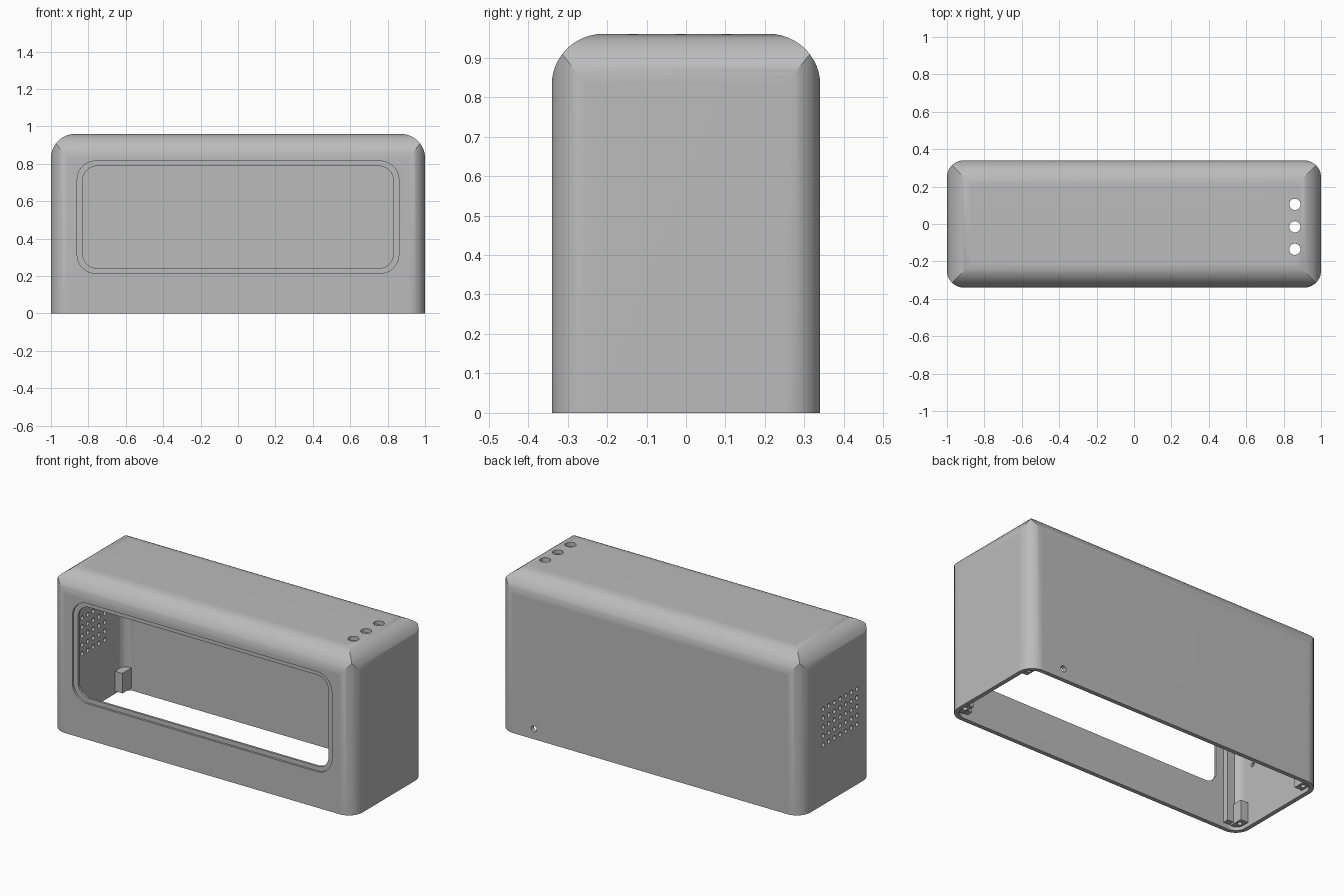
import bpy, bmesh, math
from mathutils import Vector, Matrix

if "Cube" in bpy.data.objects:
    bpy.data.objects.remove(bpy.data.objects["Cube"])

W, D, H = 1.0, 0.34, 0.96      # half width, half depth, height
T = 0.025                      # wall thickness
R_SIDE, R_TOP = 0.09, 0.13     # upright edge and top edge radii

grey = bpy.data.materials.new("plain grey")
grey.diffuse_color = (0.5, 0.5, 0.5, 1)
grey.use_nodes = True
grey.node_tree.nodes["Principled BSDF"].inputs["Base Color"].default_value = grey.diffuse_color


def to_object(bm, name):
    bmesh.ops.recalc_face_normals(bm, faces=bm.faces)
    me = bpy.data.meshes.new(name)
    bm.to_mesh(me)
    bm.free()
    me.materials.append(grey)
    ob = bpy.data.objects.new(name, me)
    bpy.context.collection.objects.link(ob)
    return ob


def rounded_rect(hx, hy, r, n=10):
    pts = []
    for i, (sx, sy) in enumerate([(1, 1), (-1, 1), (-1, -1), (1, -1)]):
        for k in range(n + 1):
            a = math.pi / 2 * (i + k / n)
            pts.append((sx * (hx - r) + r * math.cos(a), sy * (hy - r) + r * math.sin(a)))
    return pts


def prism(bm, pts, lo, hi, matrix=Matrix()):
    bottom = [bm.verts.new(matrix @ Vector((x, y, lo))) for x, y in pts]
    top = [bm.verts.new(matrix @ Vector((x, y, hi))) for x, y in pts]
    n = len(pts)
    bm.faces.new(bottom[::-1])
    bm.faces.new(top)
    for i in range(n):
        j = (i + 1) % n
        bm.faces.new((bottom[i], bottom[j], top[j], top[i]))


def rounded_block(name, hx, hy, z0, z1, r_side, r_top, n=12):
    """Upright rounded prism whose top edges are rounded by tangent cuts."""
    bm = bmesh.new()
    prism(bm, rounded_rect(hx, hy, r_side), z0, z1)
    for dx, dy in [(1, 0), (-1, 0), (0, 1), (0, -1)]:
        for k in range(n):
            a = math.pi / 2 * (k + 0.5) / n
            no = Vector((dx * math.cos(a), dy * math.cos(a), math.sin(a)))
            centre = Vector((dx * (hx - r_top), dy * (hy - r_top), z1 - r_top))
            cut = bmesh.ops.bisect_plane(
                bm, geom=bm.verts[:] + bm.edges[:] + bm.faces[:], dist=1e-6,
                plane_co=centre + no * r_top, plane_no=no, clear_outer=True)
            rim = [e for e in cut["geom_cut"] if isinstance(e, bmesh.types.BMEdge)]
            bmesh.ops.edgeloop_fill(bm, edges=rim)
    return to_object(bm, name)


def drill(bm, centre, axis, radius, length, sides=20):
    rot = Vector((0, 0, 1)).rotation_difference(Vector(axis)).to_matrix().to_4x4()
    circle = [(radius * math.cos(2 * math.pi * i / sides), radius * math.sin(2 * math.pi * i / sides))
              for i in range(sides)]
    prism(bm, circle, -length / 2, length / 2, Matrix.Translation(centre) @ rot)


def subtract(ob, cutter):
    mod = ob.modifiers.new("cut", 'BOOLEAN')
    mod.operation, mod.solver, mod.object = 'DIFFERENCE', 'EXACT', cutter
    deps = bpy.context.evaluated_depsgraph_get()
    me = bpy.data.meshes.new_from_object(ob.evaluated_get(deps))
    ob.modifiers.clear()
    ob.data = me
    bpy.data.objects.remove(cutter)


def window_cutter(hx, z0, z1, r, y0, y1):
    bm = bmesh.new()
    facing = Matrix.Translation((0, 0, (z0 + z1) / 2)) @ Matrix.Rotation(math.pi / 2, 4, 'X')
    prism(bm, rounded_rect(hx, (z1 - z0) / 2, r), -y1, -y0, facing)
    return to_object(bm, "window_cutter")


# Hollow housing, open underneath
housing = rounded_block("housing", W, D, 0, H, R_SIDE, R_TOP)
subtract(housing, rounded_block("cavity", W - T, D - T, -0.1, H - T, R_SIDE - T, R_TOP - T))

# Front window with a shallow stepped rim
subtract(housing, window_cutter(0.86, 0.215, 0.815, 0.10, -0.5, -D + 0.012))
subtract(housing, window_cutter(0.83, 0.242, 0.788, 0.075, -0.5, -0.2))

# Button holes, cable hole and speaker grille
bm = bmesh.new()
for y in (-0.135, -0.015, 0.105):
    drill(bm, (0.86, y, H), (0, 0, 1), 0.03, 0.2, 32)
drill(bm, (0.77, D, 0.062), (0, 1, 0), 0.018, 0.2)
for i in range(7):
    for j in range(5):
        drill(bm, (-W, -0.19 + 0.0533 * i, 0.36 + 0.0533 * j), (1, 0, 0), 0.013, 0.2, 12)
subtract(housing, to_object(bm, "holes"))

# Corner screw posts and upright ribs beside the window
posts, screws, ribs = bmesh.new(), bmesh.new(), bmesh.new()


def box(bm, x0, x1, y0, y1, z0, z1):
    prism(bm, [(x0, y0), (x1, y0), (x1, y1), (x0, y1)], z0, z1)


for sx in (-1, 1):
    for sy in (-1, 1):
        box(posts, *sorted((sx * 0.92, sx * 0.97)), *sorted((sy * 0.22, sy * 0.305)), 0.02, 0.14)
        drill(screws, (sx * 0.945, sy * 0.26, 0.02), (0, 0, 1), 0.014, 0.14, 16)
    box(ribs, *sorted((sx * 0.88, sx * 0.93)), -0.32, -0.28, 0.03, 0.83)
screw_posts = to_object(posts, "screw_posts")
subtract(screw_posts, to_object(screws, "screw_holes"))
to_object(ribs, "window_ribs")

# Smooth rounded edges, crisp corners
bpy.ops.object.select_all(action='DESELECT')
bpy.context.view_layer.objects.active = housing
housing.select_set(True)
bpy.ops.object.shade_smooth_by_angle(angle=math.radians(25))
weighted = housing.modifiers.new("weighted_normals", 'WEIGHTED_NORMAL')
weighted.keep_sharp = True
